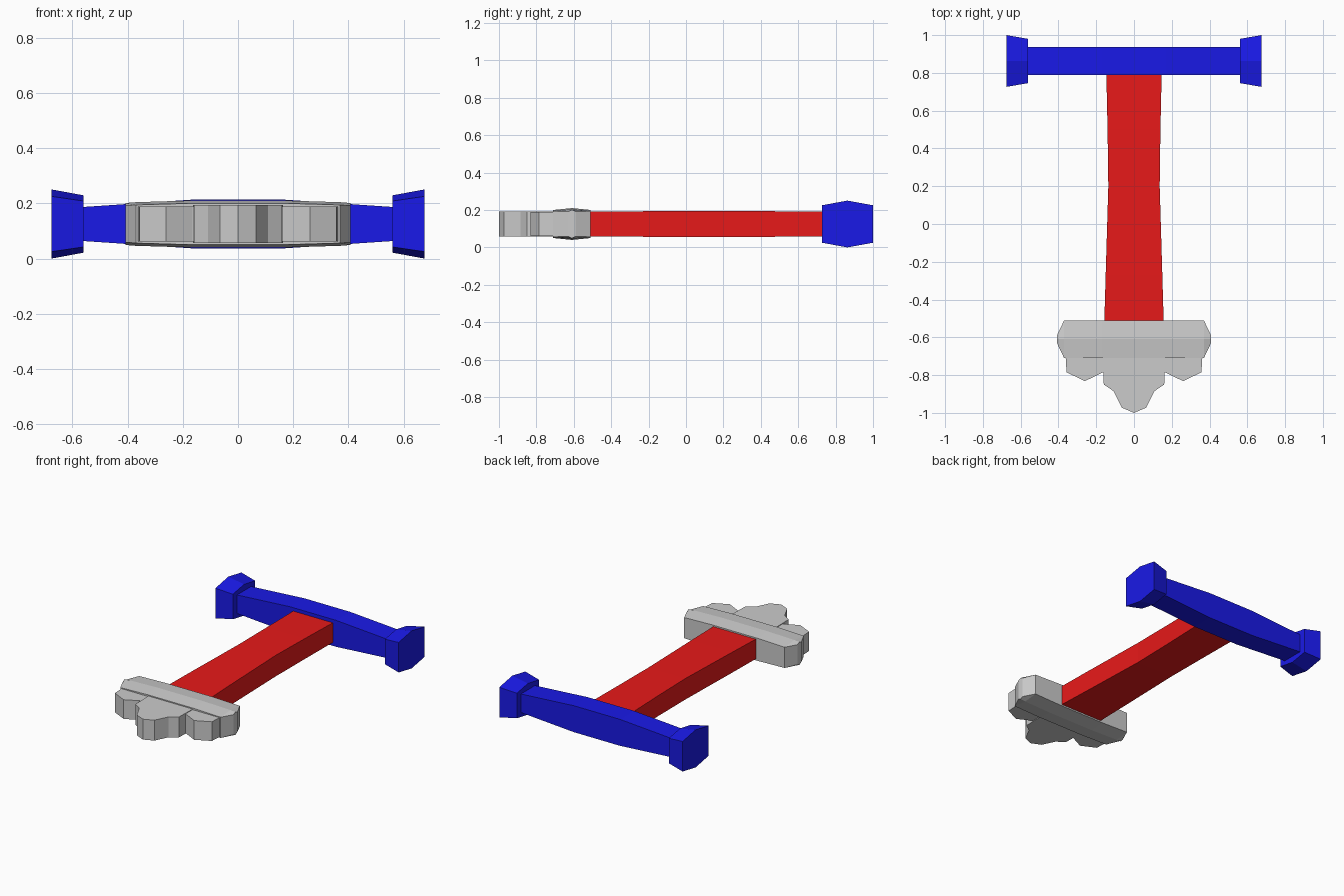
import bpy
import bmesh
from mathutils import Vector

if "Cube" in bpy.data.objects:
    bpy.data.objects.remove(bpy.data.objects["Cube"])


def material(name, rgb):
    m = bpy.data.materials.new(name)
    m.diffuse_color = (*rgb, 1)
    m.use_nodes = True
    m.node_tree.nodes["Principled BSDF"].inputs["Base Color"].default_value = m.diffuse_color
    return m


RED = material("red", (0.8, 0.01, 0.01))
BLUE = material("blue", (0.01, 0.01, 0.8))


def loft(name, rings, mat=None):
    """Skin a list of equal-length point rings and cap both ends."""
    bm = bmesh.new()
    loops = [[bm.verts.new(Vector(p)) for p in r] for r in rings]
    n = len(loops[0])
    for a, b in zip(loops, loops[1:]):
        for i in range(n):
            j = (i + 1) % n
            bm.faces.new((a[i], a[j], b[j], b[i]))
    bm.faces.new(loops[0])
    bm.faces.new(loops[-1])
    bmesh.ops.recalc_face_normals(bm, faces=bm.faces)
    me = bpy.data.meshes.new(name)
    bm.to_mesh(me)
    bm.free()
    ob = bpy.data.objects.new(name, me)
    bpy.context.collection.objects.link(ob)
    if mat:
        me.materials.append(mat)
    return ob


ZC = 0.125  # mid height of the whole model
YC = 0.863  # centre line of the cross bar


def slab(name, outline, half):
    """Extrude a top-view outline evenly about the mid height."""
    return loft(name, [[(x, y, ZC + s * half) for x, y in outline] for s in (-1, 1)])


# Red shaft, slightly waisted
shaft = [(-0.58, 0.159, 0.065), (-0.27, 0.15, 0.068), (0.2, 0.136, 0.07),
         (0.5, 0.14, 0.068), (0.82, 0.147, 0.065)]
loft("shaft", [[(-w, y, ZC - h), (w, y, ZC - h), (w, y, ZC + h), (-w, y, ZC + h)]
               for y, w, h in shaft], RED)

# Blue cross bar, thicker in the middle
bar = [(-0.57, 0.061), (-0.17, 0.088), (0.17, 0.088), (0.57, 0.061)]
loft("cross_bar", [[(x, YC - 0.074, ZC - h), (x, YC + 0.074, ZC - h),
                    (x, YC + 0.074, ZC + h), (x, YC - 0.074, ZC + h)]
                   for x, h in bar], BLUE)

# Six-sided flared bar ends
HEX = [(-1, -0.8), (0, -1), (1, -0.8), (1, 0.8), (0, 1), (-1, 0.8)]
for side, label in ((-1, "left"), (1, "right")):
    loft(label + "_bar_end",
         [[(side * x, YC + a * hy, ZC + b * hz) for a, b in HEX]
          for x, hy, hz in ((0.56, 0.117, 0.104), (0.675, 0.137, 0.125))], BLUE)

# Grey head: broad band, with a crowned section along its width
band = [(-0.408, -0.63, -0.59, 0.073), (-0.37, -0.71, -0.51, 0.076),
        (-0.17, -0.71, -0.51, 0.082)]
band += [(-x, a, b, h) for x, a, b, h in reversed(band)]
loft("head_band", [[(x, a, ZC - h + 0.007), (x, (a + b) / 2, ZC - h - 0.003),
                    (x, b, ZC - h + 0.007), (x, b, ZC + h - 0.007),
                    (x, (a + b) / 2, ZC + h + 0.003), (x, a, ZC + h - 0.007)]
                   for x, a, b, h in band])

# Grey head: pointed outer and centre lobes
for side, label in ((-1, "left"), (1, "right")):
    slab(label + "_lobe", [(side * x, y) for x, y in (
        (0.10, -0.65), (0.365, -0.65), (0.357, -0.785), (0.26, -0.832),
        (0.165, -0.785), (0.10, -0.785))], 0.064)
half = [(0.165, -0.65), (0.16, -0.85), (0.108, -0.885), (0.065, -0.972)]
slab("centre_lobe", half + [(0, -1.0)] + [(-x, y) for x, y in reversed(half)], 0.068)
